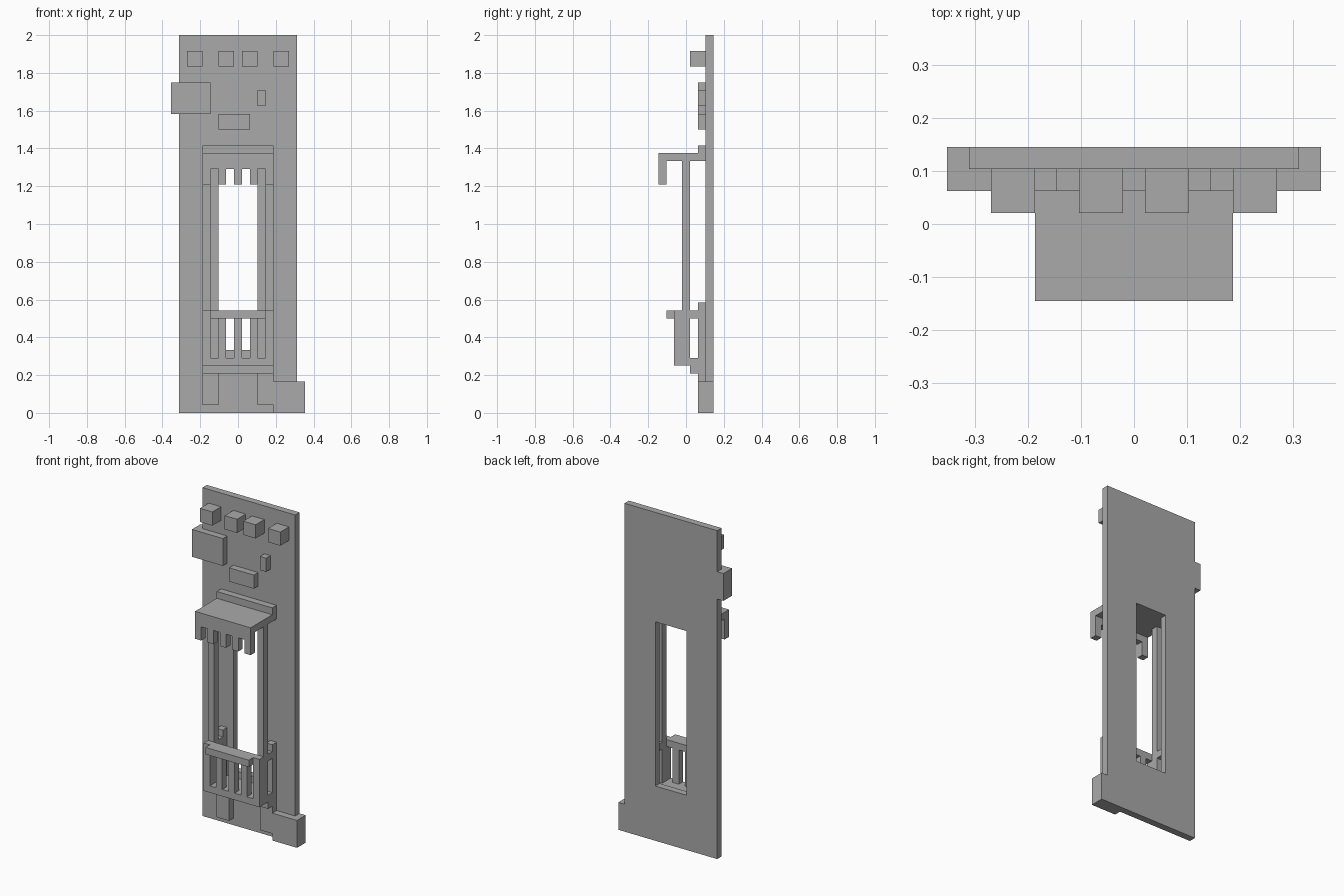
import bpy
import bmesh
from mathutils import Matrix, Vector

U = 2 / 48  # one grid step of the blocky design

old = bpy.data.objects.get("Cube")
if old:
    bpy.data.objects.remove(old, do_unlink=True)

stone = bpy.data.materials.new("grey stone")
stone.use_nodes = True
stone.diffuse_color = (0.4, 0.4, 0.4, 1)
shader = next(n for n in stone.node_tree.nodes if n.type == 'BSDF_PRINCIPLED')
shader.inputs["Base Color"].default_value = stone.diffuse_color


def blocks(name, *boxes):
    """One object from boxes given as (x0, x1), (y0, y1), (z0, z1) in grid steps."""
    bm = bmesh.new()
    for spans in boxes:
        centre = Vector([(a + b) / 2 * U for a, b in spans])
        size = [(b - a) * U for a, b in spans]
        bmesh.ops.create_cube(bm, size=1, matrix=Matrix.Translation(centre)
                              @ Matrix.Diagonal((*size, 1)))
    mesh = bpy.data.meshes.new(name)
    bm.to_mesh(mesh)
    bm.free()
    mesh.materials.append(stone)
    obj = bpy.data.objects.new(name, mesh)
    bpy.context.collection.objects.link(obj)
    return obj


WALL = (2.5, 3.5)
RELIEF = (1.5, 2.5)
WIDE = (-4.5, 4.5)
SIDES = {"right": (-4.5, -3.5), "left": (3.5, 4.5)}

# Wall with a tall doorway
wall = blocks("wall", ((-7.5, 7.5), WALL, (0, 48)))
cutter = blocks("doorway_cutter", ((-2.5, 2.5), (2, 4), (8, 32)))
cutter.hide_render = True
cutter.hide_viewport = True
cutter.hide_set(True)
cut = wall.modifiers.new("doorway", 'BOOLEAN')
cut.operation = 'DIFFERENCE'
cut.solver = 'EXACT'
cut.object = cutter
# Bake the opening, then drop the cutter
bpy.context.view_layer.objects.active = wall
bpy.ops.object.modifier_apply(modifier=cut.name)
bpy.data.objects.remove(cutter, do_unlink=True)

# Cornice blocks along the top
for i, x in enumerate((-5.5, -1.5, 1.5, 5.5)):
    blocks(f"cornice_block_{i + 1}", ((x - 1, x + 1), (0.5, 2.5), (44, 46)))

# Raised wall stones; two of them wrap round a wall edge
blocks("upper_corner_stone", ((-7.5, -3.5), RELIEF, (38, 42)),
       ((-8.5, -7.5), (1.5, 3.5), (38, 42)))
blocks("lower_corner_stone", ((4.5, 7.5), RELIEF, (0, 4)),
       ((7.5, 8.5), (1.5, 3.5), (0, 4)))
blocks("small_stone", ((2.5, 3.5), RELIEF, (39, 41)))
blocks("long_stone", ((-2.5, 1.5), RELIEF, (36, 38)))

# Canopy with a hanging toothed edge
blocks("canopy", (WIDE, (-3.5, 2.5), (32, 33)))
blocks("canopy_flashing", (WIDE, RELIEF, (33, 34)))
blocks("canopy_lip", (WIDE, (-3.5, -2.5), (31, 32)))
bars = [(x - 0.5, x + 0.5) for x in range(-4, 5, 2)]
blocks("canopy_teeth", *[(x, (-3.5, -2.5), (29, 31)) for x in bars])

# Balcony floor and its support
blocks("balcony_floor", (WIDE, (-1.5, 2.5), (6, 7)))
blocks("balcony_support", (WIDE, (0.5, 2.5), (5, 6)))

# Front railing
blocks("railing_bars", *[(x, (-1.5, -0.5), (7, 12)) for x in bars])
blocks("railing_top", (WIDE, (-1.5, -0.5), (12, 13)))
blocks("railing_ledge", ((-3.5, 3.5), (-2.5, -1.5), (12, 13)))

# Columns, side rails, wall posts and brackets on both sides
for side, x in SIDES.items():
    blocks(f"{side}_column", (x, (-0.5, 0.5), (7, 32)))
    blocks(f"{side}_side_rail", (x, (0.5, 1.5), (12, 13)))
    blocks(f"{side}_wall_post", (x, RELIEF, (7, 14)))
    outer = (-4.5, -2.5) if side == "right" else (2.5, 4.5)
    blocks(f"{side}_bracket", (outer, RELIEF, (1, 5)))
